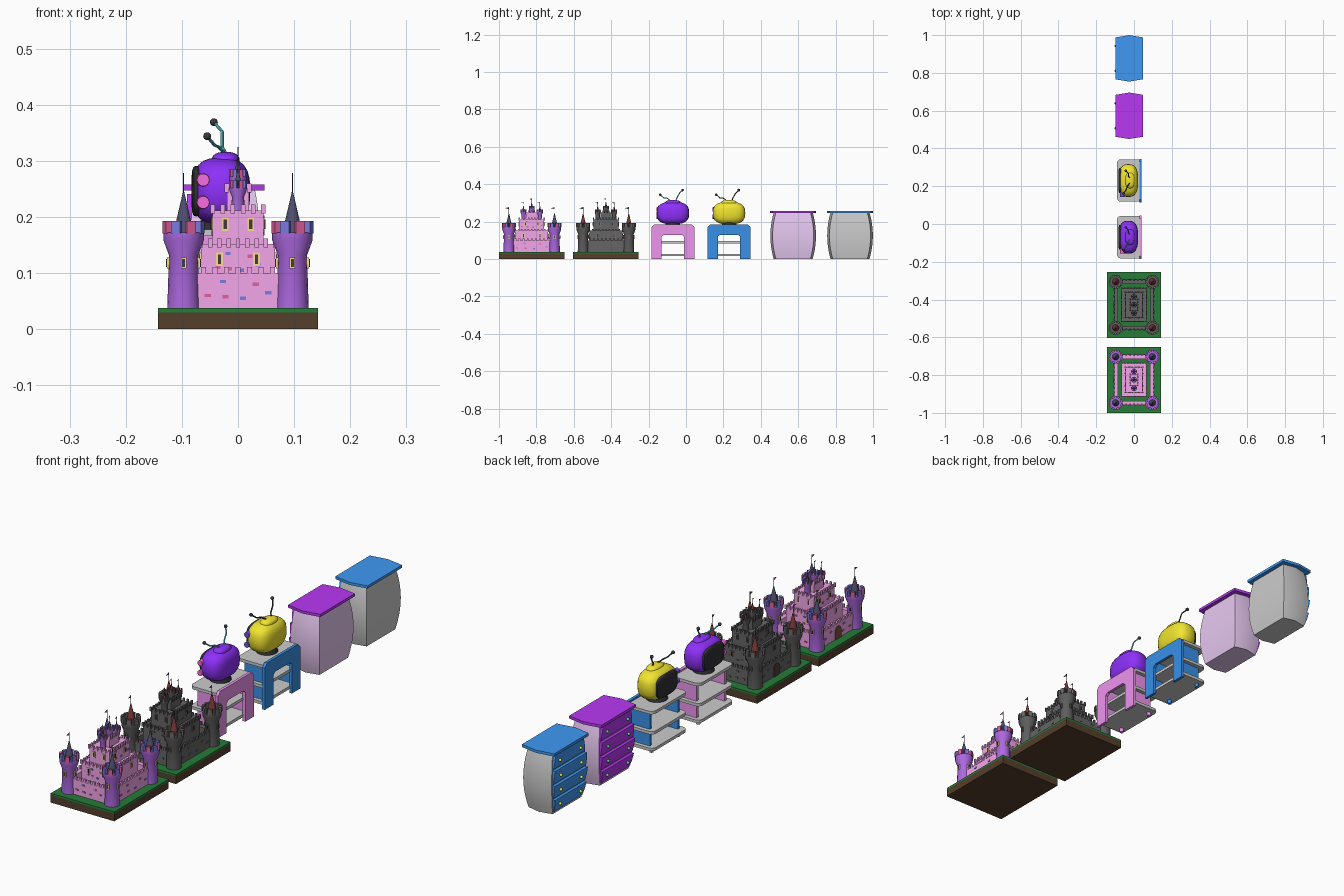
import bpy, bmesh, math
from mathutils import Vector, Matrix

if "Cube" in bpy.data.objects:
    bpy.data.objects.remove(bpy.data.objects["Cube"])

mats = {}
def paint(ob, rgb):
    if rgb:
        if rgb not in mats:
            mats[rgb] = bpy.data.materials.new("paint")
            mats[rgb].diffuse_color = (*rgb, 1)
        ob.data.materials.append(mats[rgb])

def finish(name, rgb, bm, smooth=False):
    bmesh.ops.recalc_face_normals(bm, faces=bm.faces)
    me = bpy.data.meshes.new(name)
    bm.to_mesh(me); bm.free()
    ob = bpy.data.objects.new(name, me)
    bpy.context.collection.objects.link(ob)
    paint(ob, rgb)
    if smooth:
        bpy.ops.object.select_all(action='DESELECT')
        ob.select_set(True)
        bpy.context.view_layer.objects.active = ob
        bpy.ops.object.shade_smooth_by_angle(angle=math.radians(40))
    return ob

def box(bm, c, s, rot=0):
    m = Matrix.Translation(c) @ Matrix.Rotation(rot, 4, 'Z') @ Matrix.Diagonal((*s, 1))
    bmesh.ops.create_cube(bm, size=1, matrix=m)

def span(bm, x, y, z):
    box(bm, [sum(v) / 2 for v in (x, y, z)], [v[1] - v[0] for v in (x, y, z)])

def rod(bm, a, b, r0, r1, seg=16):
    a, b = Vector(a), Vector(b)
    m = Matrix.Translation((a + b) / 2) @ (b - a).to_track_quat('Z', 'Y').to_matrix().to_4x4()
    bmesh.ops.create_cone(bm, cap_ends=True, segments=seg, radius1=r0, radius2=r1, depth=(b - a).length, matrix=m)

def ball(bm, c, s, power=1.0, xmin=-9, seg=12):
    vs = bmesh.ops.create_uvsphere(bm, u_segments=2 * seg, v_segments=seg, radius=1)['verts']
    for v in vs:
        p = [math.copysign(abs(k) ** power, k) * h + o for k, h, o in zip(v.co, s, c)]
        v.co = (max(p[0], xmin), p[1], p[2])

def lathe(bm, x, y, prof, seg=16):
    rings = [[bm.verts.new((x + r * math.cos(math.tau * i / seg), y + r * math.sin(math.tau * i / seg), z))
              for i in range(seg)] for r, z in prof]
    loft(bm, rings)

def loft(bm, rings):
    n = len(rings[0])
    for a, b in zip(rings, rings[1:]):
        for i in range(n):
            bm.faces.new((a[i], a[(i + 1) % n], b[(i + 1) % n], b[i]))
    bm.faces.new(rings[0]); bm.faces.new(rings[-1])

def merlons(bm, y0, hx, hy, z, nx, ny, s, h):
    for sg in (-1, 1):
        for i in range(nx):
            box(bm, (-hx + 2 * hx * i / (nx - 1), y0 + sg * hy, z + h / 2), (s, s * .8, h))
        for i in range(1, ny - 1):
            box(bm, (sg * hx, y0 - hy + 2 * hy * i / (ny - 1), z + h / 2), (s * .8, s, h))

def castle(tag, y0, wall, tower, red, blue, roof, glow, gate):
    N = lambda s: tag + "_" + s
    bm = bmesh.new(); span(bm, (-.143, .143), (y0 - .175, y0 + .175), (0, .03)); finish(N("earth_base"), (.09, .05, .025), bm)
    bm = bmesh.new(); span(bm, (-.143, .143), (y0 - .175, y0 + .175), (.03, .038)); finish(N("grass"), (.02, .2, .04), bm)
    # outer walls and stepped keep
    bm = bmesh.new()
    for s in (-1, 1):
        box(bm, (s * .095, y0, .068), (.022, .24, .062))
        box(bm, (0, y0 + s * .122, .068), (.19, .022, .062))
    merlons(bm, y0, .103, .13, .099, 11, 13, .009, .012)
    for hx, hy, top, nx, ny in ((.066, .088, .152, 9, 11), (.045, .067, .212, 6, 9), (.02, .03, .25, 4, 5)):
        span(bm, (-hx, hx), (y0 - hy, y0 + hy), (.038, top))
        merlons(bm, y0, hx, hy, top - .006, nx, ny, .008, .016)
    finish(N("walls_and_keep"), wall, bm)
    # towers: x, y, bottom, body top, radius scale
    towers = [(sx * .097, y0 + sy * .122, .038, .172, 1) for sx in (-1, 1) for sy in (-1, 1)]
    towers += [(0, y0 + o, .2, .252 + (o == 0) * .02, .42) for o in (-.044, 0, .044)]
    body, cap, pole, m0, m1, flag = [bmesh.new() for _ in range(6)]
    for x, y, zb, zt, k in towers:
        h = zt - zb
        lathe(body, x, y, [(.029 * k, zb), (.026 * k, zb + h * .7), (.036 * k, zb + h * .9), (.036 * k, zt)])
        for i in range(8):
            a = math.tau * (i + .5) / 8
            r = .032 * k
            box((m0, m1)[i % 2], (x + r * math.cos(a), y + r * math.sin(a), zt + .01 * max(k, .6)),
                (.01 * k, .017 * k, .022 * max(k, .6)), a)
        tip = zt + .073 * max(k, .45)
        rod(cap, (x, y, zt), (x, y, tip), .018 * k, .001, 12)
        end = tip + .033 * max(k, .6)
        rod(pole, (x, y, tip - .01), (x, y, end), .001, .001, 6)
        fl = .02 * max(k, .6)
        flag.faces.new([flag.verts.new(p) for p in
                        ((x, y, end), (x, y, end - fl * .6), (x, y - fl, end - fl * .3))])
    finish(N("towers"), tower, body, True)
    finish(N("tower_roofs"), roof, cap, True)
    finish(N("flag_poles"), (.05, .05, .06), pole)
    finish(N("red_merlons"), red, m0)
    finish(N("blue_merlons"), blue, m1)
    finish(N("flags"), red, flag)
    # windows and loose bricks
    frame, pane, b0, b1 = [bmesh.new() for _ in range(4)]
    for s in (-1, 1):
        for hx, hy, z in ((.066, .088, .125), (.045, .067, .187)):
            for t in (-.5, .5):
                box(frame, (t * hx, y0 + s * hy, z), (.012, .005, .024))
                box(pane, (t * hx, y0 + s * hy, z), (.006, .008, .017))
                box(frame, (s * hx, y0 + t * hy, z), (.005, .012, .024))
                box(pane, (s * hx, y0 + t * hy, z), (.008, .006, .017))
        for i, (t, z) in enumerate(((-.6, .06), (-.3, .085), (-.25, .058), (.1, .055), (.35, .08), (.6, .065))):
            b = (b0, b1)[i % 2]
            box(b, (t * .09, y0 + s * .133, z), (.011, .005, .006))
            box(b, (s * .106, y0 + t * .13, z), (.005, .011, .006))
            box(b, (t * .06, y0 + s * .088, z + .05), (.009, .005, .006))
            box(b, (s * .045, y0 + t * .09, z + .115), (.005, .009, .006))
    for x, y, zb, zt, k in towers[:4]:
        for i in range(4):
            a = i * math.pi / 2
            c = (x + .027 * math.cos(a), y + .027 * math.sin(a), .118)
            box(frame, c, (.005, .01, .02), a)
            box(pane, c, (.008, .005, .014), a)
    finish(N("window_frames"), glow, frame); finish(N("window_panes"), (.06, .04, .05), pane)
    finish(N("red_bricks"), red, b0); finish(N("blue_bricks"), blue, b1)
    # arched gate on the -x side
    bm = bmesh.new()
    box(bm, (-.106, y0, .055), (.006, .036, .036))
    rod(bm, (-.109, y0, .071), (-.103, y0, .071), .018, .018)
    finish(N("gate"), gate, bm)

def stand(tag, y0, panel, shell, knob, wire):
    N = lambda s: tag + "_" + s
    # shelves with rounded front corners
    bm = bmesh.new()
    for z in (.022, .09, .172):
        r = .02
        out = [(.03, -.112), (.03, .112)]
        out += [(-.07 - r * math.sin(a), .092 + r * math.cos(a)) for a in (0, .4, .8, 1.2, 1.57)]
        out += [(-.07 - r * math.cos(a), -.092 - r * math.sin(a)) for a in (0, .4, .8, 1.2, 1.57)]
        loft(bm, [[bm.verts.new((x, y0 + y, z + d)) for x, y in out] for d in (-.006, .006)])
    finish(N("shelves"), None, bm)
    # arched back panel and side supports
    bm = bmesh.new()
    out = [(-.115, 0), (-.06, 0), (-.06, .12), (-.048, .13), (.048, .13), (.06, .12), (.06, 0), (.115, 0),
           (.115, .17), (.1, .185), (-.1, .185), (-.115, .17)]
    loft(bm, [[bm.verts.new((x, y0 + y, z)) for y, z in out] for x in (.028, .04)])
    for s in (-1, 1):
        box(bm, (-.018, y0 + s * .09, .095), (.095, .012, .15))
        rod(bm, (-.065, y0 + s * .085, 0), (-.065, y0 + s * .085, .02), .008, .008, 12)
    finish(N("frame"), panel, bm)
    # rounded television
    bm = bmesh.new()
    ball(bm, (-.03, y0, .246), (.052, .087, .06), .72, -.076)
    ball(bm, (-.022, y0, .3), (.025, .042, .016), .8)
    finish(N("tv_shell"), shell, bm, True)
    bm = bmesh.new()
    rod(bm, (-.03, y0, .176), (-.03, y0, .195), .042, .036, 24)
    ball(bm, (-.074, y0, .246), (.009, .066, .045), .55)
    finish(N("tv_screen_and_foot"), (.03, .03, .035), bm, True)
    bm = bmesh.new()
    for z in (.226, .266):
        rod(bm, (-.062, y0 - .05, z), (-.062, y0 - .087, z), .013, .011)
    finish(N("tv_knobs"), knob, bm, True)
    # bent antennas
    wires, tips = bmesh.new(), bmesh.new()
    for path in (((-.02, .015, .31), (-.028, .02, .325), (-.028, .035, .352), (-.043, .052, .369)),
                 ((-.02, -.01, .31), (-.035, -.03, .325), (-.042, -.05, .328), (-.055, -.068, .344))):
        p = [Vector((x, y0 + y, z)) for x, y, z in path]
        for a, b in zip(p, p[1:]):
            rod(wires, a, b, .0028, .0028, 8)
        ball(tips, p[-1], (.007, .007, .007), seg=8)
    finish(N("antennas"), wire, wires, True)
    finish(N("antenna_tips"), (.04, .04, .05), tips, True)

def dresser(tag, y0, shell, trim, knob):
    N = lambda s: tag + "_" + s
    bulge = lambda z: 1 - ((z - .125) / .125) ** 2
    # barrel body with a pointed plan
    def ring(bm, z, w, x0, x1, tip=.012):
        xm = (x0 + x1) / 2
        return [bm.verts.new((x, y0 + y, z)) for x, y in
                ((x0, -w), (xm, -w - tip), (x1, -w), (x1, w), (xm, w + tip), (x0, w))]
    bm = bmesh.new()
    loft(bm, [ring(bm, z, .092 + .018 * bulge(z), -.078 - .008 * bulge(z), .03 + .012 * bulge(z))
              for z in [.25 * i / 10 for i in range(11)]])
    finish(N("body"), shell, bm, True)
    bm = bmesh.new()
    loft(bm, [ring(bm, z, .111, -.098, .047) for z in (.247, .258)])
    finish(N("top"), trim, bm)
    # four drawers following the bulge, each with two knobs
    bm, kn = bmesh.new(), bmesh.new()
    for i in range(4):
        za, zb = .01 + .059 * i, .064 + .059 * i
        rings = []
        for z, d in ((za, .004), ((za + zb) / 2, .009), (zb, .012)):
            w, xf = .088 + .018 * bulge(z), -.078 - .008 * bulge(z)
            rings.append([bm.verts.new((x, y0 + y, z)) for x, y in
                          ((xf - d, -w), (xf + .01, -w), (xf + .01, w), (xf - d, w))])
        loft(bm, rings)
        zm = (za + zb) / 2
        for s in (-1, 1):
            ball(kn, (-.09 - .008 * bulge(zm), y0 + s * .066, zm), (.006, .006, .006), seg=8)
    finish(N("drawers"), trim, bm)
    finish(N("knobs"), knob, kn, True)

castle("bright_castle", -.825, (.9, .38, .82), (.42, .14, .75), (.75, .12, .35), (.2, .2, .75), (.08, .08, .16), (.95, .75, .25), (.2, .08, .06))
castle("dark_castle", -.428, (.13, .13, .13), (.11, .11, .11), (.16, .14, .14), (.13, .13, .14), (.2, .04, .04), (.2, .18, .15), (.08, .05, .04))
stand("pink_stand", -.07, (.85, .3, .85), (.27, .03, .95), (.95, .15, .75), (.1, .65, .75))
stand("blue_stand", .23, (.04, .28, .8), (.88, .78, .03), (.15, .1, .75), (.05, .05, .06))
dresser("purple_dresser", .573, (.8, .58, .88), (.48, .04, .9), (.1, .75, .25))
dresser("blue_dresser", .877, None, (.05, .32, .9), (.9, .85, .1))

for m in bpy.data.materials:
    if m.users and not m.is_grease_pencil:
        m.use_nodes = True
        m.node_tree.nodes["Principled BSDF"].inputs["Base Color"].default_value = m.diffuse_color
